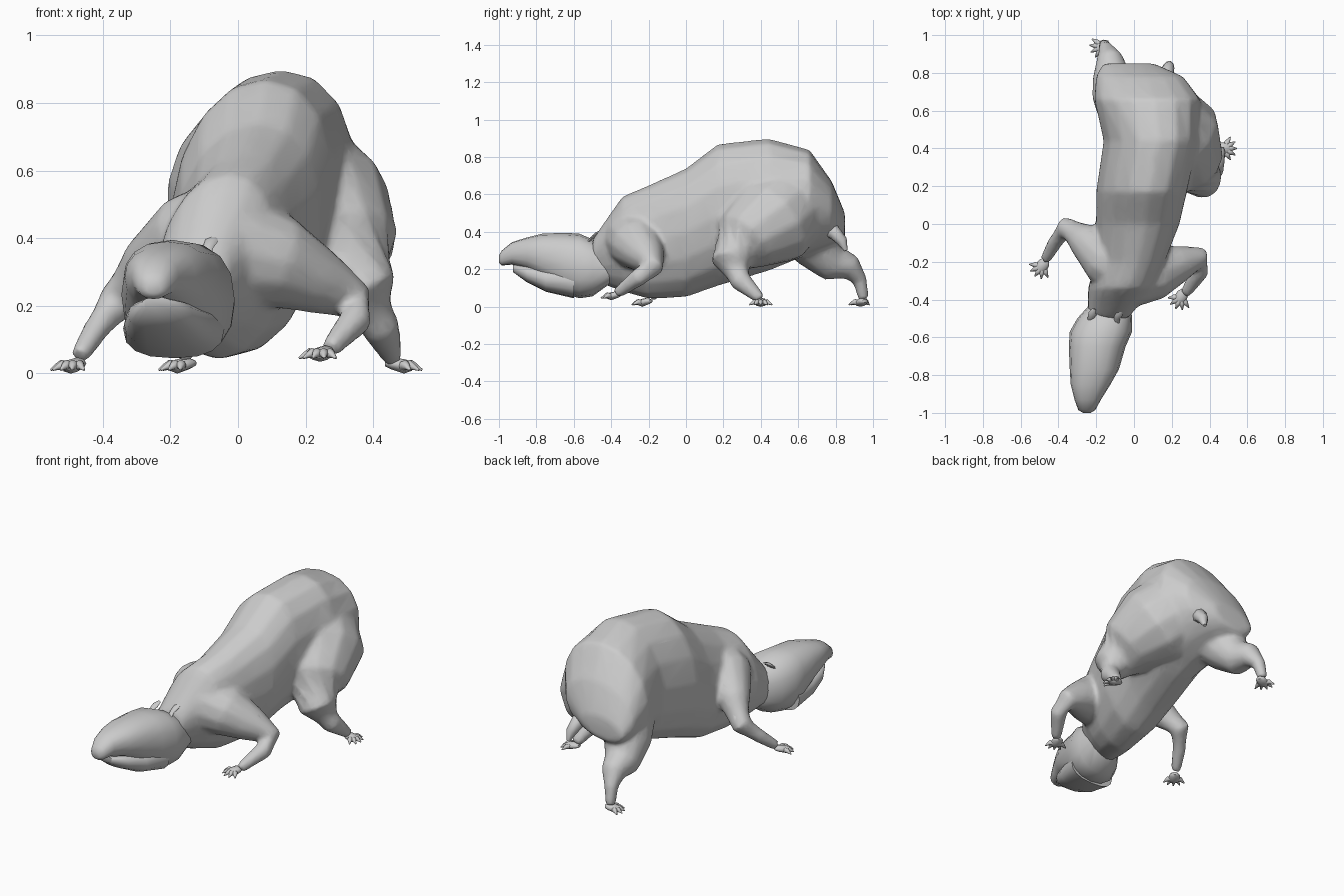
import bpy, bmesh, math
from mathutils import Vector

cube = bpy.data.objects.get("Cube")
if cube:
    bpy.data.objects.remove(cube)

shade = (.6, .6, .6, 1)
grey = bpy.data.materials.new("soft grey")
grey.use_nodes = True
grey.diffuse_color = shade
grey.node_tree.nodes["Principled BSDF"].inputs["Base Color"].default_value = shade


def bridge(bm, rings):
    """Skin a list of point rings into a closed shell."""
    loops = [[bm.verts.new(point) for point in ring] for ring in rings]
    count = len(loops[0])
    for near, far in zip(loops, loops[1:]):
        for i in range(count):
            j = (i + 1) % count
            bm.faces.new((near[i], near[j], far[j], far[i]))
    bm.faces.new(loops[0][::-1])
    bm.faces.new(loops[-1])


def circle(sides):
    """Cosine and sine pairs around a unit circle."""
    angles = [math.tau * i / sides for i in range(sides)]
    return [(math.cos(angle), math.sin(angle)) for angle in angles]


def hull(bm, sections, power, lean=0):
    """Cross-sections along y: (y, centre x, half width, bottom z, top z)."""
    rings = []
    for y, centre, width, low, high in sections:
        ring = []
        for pair in circle(16):
            across, up = (math.copysign(abs(v) ** power, v) for v in pair)
            ring.append(Vector((centre + width * across + lean * up, y,
                                (low + high) / 2 + (high - low) / 2 * up)))
        rings.append(ring)
    bridge(bm, rings)


def tube(bm, path, sides=8, flat=1):
    """Limb along a path of (x, y, z, radius)."""
    points = [Vector(step[:3]) for step in path]
    rings = []
    for k, point in enumerate(points):
        along = points[min(k + 1, len(points) - 1)] - points[max(k - 1, 0)]
        side = along.cross(Vector((0, 0, 1))).normalized()
        up = side.cross(along).normalized()
        radius = path[k][-1]
        rings.append([point + radius * (across * side + flat * rise * up)
                      for across, rise in circle(sides)])
    bridge(bm, rings)


def finish(bm, name):
    """Turn the shells into one smooth-shaded object."""
    bmesh.ops.recalc_face_normals(bm, faces=bm.faces)
    mesh = bpy.data.meshes.new(name)
    bm.to_mesh(mesh)
    bm.free()
    mesh.materials.append(grey)
    part = bpy.data.objects.new(name, mesh)
    bpy.context.collection.objects.link(part)
    bpy.ops.object.select_all(action='DESELECT')
    part.select_set(True)
    bpy.context.view_layer.objects.active = part
    bpy.ops.object.shade_smooth_by_angle(angle=math.radians(60))
    return part


# Torso, leaning a little to one side
bm = bmesh.new()
hull(bm, [(-.5, -.14, .1, .14, .36), (-.34, -.07, .17, .08, .59),
          (-.2, -.02, .18, .04, .65), (0, .02, .22, .05, .74),
          (.17, .04, .24, .11, .87), (.44, .09, .25, .19, .9),
          (.66, .07, .28, .28, .84), (.78, .03, .23, .33, .67),
          (.85, -.03, .13, .36, .5)], power=.95, lean=.04)

# Limbs, from inside the torso to the ankles
front_left_leg = [(0, -.27, .36, .17), (.12, -.26, .33, .14), (.24, -.21, .27, .1),
                  (.35, -.18, .21, .06), (.35, -.25, .16, .05), (.27, -.37, .07, .03)]
front_right_leg = [(-.06, -.22, .4, .17), (-.15, -.19, .39, .14), (-.27, -.08, .31, .09),
                   (-.36, -.02, .21, .06), (-.42, -.1, .13, .04), (-.47, -.19, .05, .03)]
hind_left_leg = [(.12, .55, .56, .24), (.23, .45, .45, .25), (.31, .31, .35, .18),
                 (.37, .24, .24, .11), (.42, .29, .14, .06), (.46, .4, .04, .03)]
hind_right_leg = [(.02, .56, .55, .2), (-.1, .7, .31, .13), (-.12, .79, .23, .1),
                  (-.13, .88, .21, .07), (-.15, .93, .14, .04), (-.16, .95, .04, .03)]
for path in (front_left_leg, front_right_leg, hind_left_leg, hind_right_leg):
    tube(bm, path, sides=12)

# Fuse torso and limbs into one skin
skin = finish(bm, "body_and_legs")
remesh = skin.modifiers.new("fuse", 'REMESH')
remesh.mode = 'VOXEL'
remesh.voxel_size = .012
remesh.use_smooth_shade = True
relax = skin.modifiers.new("relax", 'SMOOTH')
relax.iterations = 14
facet = skin.modifiers.new("facet", 'DECIMATE')
facet.ratio = .15


# Paws: a flat pad with fanned, clawed toes
def paw(name, centre, heading, toes=5):
    bm = bmesh.new()
    centre = Vector(centre)

    def spoke(angle, profile, flat):
        """Tube outward from the paw centre: (distance, rise, radius)."""
        direction = Vector((math.cos(angle), math.sin(angle), 0))
        path = [(*(centre + direction * reach + Vector((0, 0, rise))), radius)
                for reach, rise, radius in profile]
        tube(bm, path, flat=flat)

    facing = math.radians(heading)
    spoke(facing, [(-.04, .01, .015), (-.02, .01, .03), (.02, 0, .035), (.04, 0, .02)], flat=.6)
    for i in range(toes):
        fan = math.radians(60) * (2 * i / (toes - 1) - 1)
        spoke(facing + fan, [(.01, 0, .013), (.04, .005, .015), (.05, 0, .01), (.07, -.01, .003)], flat=1)
    finish(bm, name)


paw("front_left_paw", (.25, -.385, .055), heading=245)
paw("front_right_paw", (-.485, -.22, .02), heading=235)
paw("hind_left_paw", (.475, .4, .02), heading=0)
paw("hind_right_paw", (-.165, .94, .02), heading=205)

# Head: skull with overhanging snout
bm = bmesh.new()
hull(bm, [(-1, -.25, .02, .235, .275), (-.985, -.25, .045, .22, .3),
          (-.93, -.245, .07, .225, .345), (-.85, -.23, .105, .2, .37),
          (-.77, -.21, .13, .15, .39), (-.65, -.195, .15, .07, .395),
          (-.57, -.175, .165, .045, .39), (-.5, -.155, .145, .055, .36),
          (-.41, -.12, .1, .12, .3)], power=.85)
finish(bm, "head")

# Lower jaw, closed against the mouth line
bm = bmesh.new()
hull(bm, [(-.925, -.24, .045, .185, .225), (-.85, -.23, .095, .13, .22),
          (-.75, -.21, .127, .08, .21), (-.6, -.19, .15, .045, .22)], power=.8)
finish(bm, "lower_jaw")

# Ears, lying back against the neck
for name, x, z in (("left_ear", -.09, .37), ("right_ear", -.23, .345)):
    bm = bmesh.new()
    tube(bm, [(x, -.53, z - .03, .012), (x, -.5, z, .016),
              (x + .01, -.475, z + .02, .022), (x + .02, -.45, z + .035, .01)], flat=.5)
    finish(bm, name)

# Stub tail
bm = bmesh.new()
tube(bm, [(.15, .72, .42, .04), (.17, .79, .4, .04), (.185, .835, .35, .03), (.19, .855, .3, .01)])
finish(bm, "tail")
